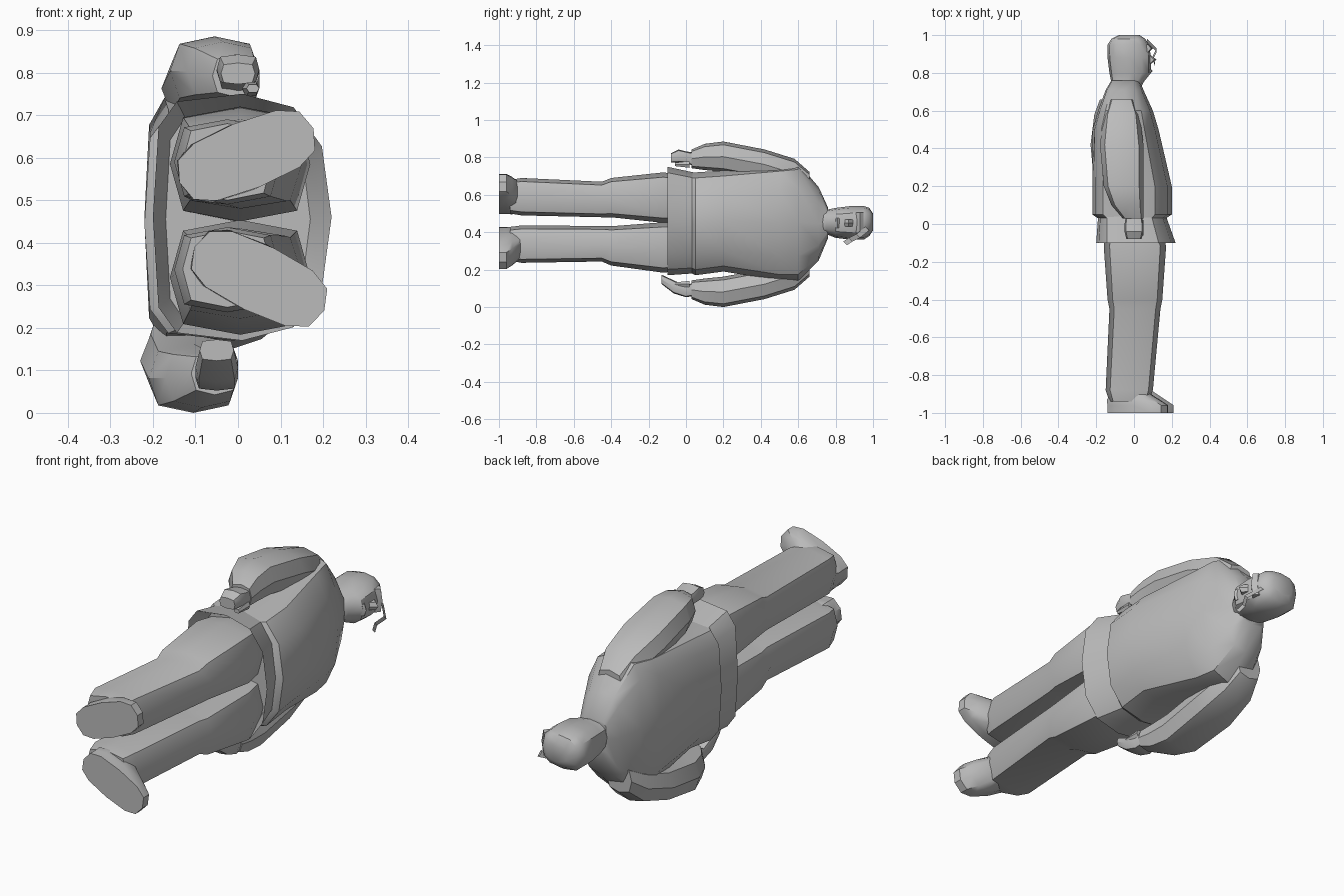
import bpy, bmesh, math
from mathutils import Matrix, Vector

cube = bpy.data.objects.get("Cube")
if cube:
    bpy.data.objects.remove(cube, do_unlink=True)

grey = bpy.data.materials.new("plain grey")
grey.use_nodes = True
grey.diffuse_color = (.5, .5, .5, 1)
grey.node_tree.nodes["Principled BSDF"].inputs["Base Color"].default_value = grey.diffuse_color

# The figure lies along y, faces +x, and its middle is at this height
MIDDLE = .45


def finish(name, bm):
    """Turn a bmesh into a shaded grey object."""
    bmesh.ops.recalc_face_normals(bm, faces=bm.faces)
    mesh = bpy.data.meshes.new(name)
    bm.to_mesh(mesh)
    bm.free()
    obj = bpy.data.objects.new(name, mesh)
    bpy.context.collection.objects.link(obj)
    mesh.materials.append(grey)
    bpy.ops.object.select_all(action="DESELECT")
    obj.select_set(True)
    bpy.context.view_layer.objects.active = obj
    bpy.ops.object.shade_smooth_by_angle(angle=math.radians(35))


def section(along, back, front, low, high):
    """Describe one cross-section: its place on y, extent on x and extent on z."""
    centre = Vector((back + front, 2 * along, low + high)) / 2
    return centre, (front - back) / 2, (high - low) / 2


def rounded(value, power):
    return math.copysign(abs(value) ** power, value)


def loft(name, sections, sides=8, chest=.7, spine=.7, place=Matrix()):
    """Skin the sections; lower chest and spine powers make squarer halves."""
    bm = bmesh.new()
    rings = []
    for centre, depth, width in sections:
        ring = []
        for i in range(sides):
            angle = math.tau * i / sides
            c, s = math.cos(angle), math.sin(angle)
            power = chest if c >= 0 else spine
            offset = Vector((depth * rounded(c, power), 0, width * rounded(s, power)))
            ring.append(bm.verts.new(place @ (centre + offset)))
        rings.append(ring)
    for lower, upper in zip(rings, rings[1:]):
        for i in range(sides):
            j = (i + 1) % sides
            bm.faces.new((lower[i], lower[j], upper[j], upper[i]))
    bm.faces.new(rings[0])
    bm.faces.new(rings[-1])
    finish(name, bm)


def ribbon(name, points, width):
    """Thin strip through the points, widened diagonally."""
    bm = bmesh.new()
    half = Vector((0, width / 2, -width / 2))
    pairs = [(bm.verts.new(Vector(p) - half), bm.verts.new(Vector(p) + half)) for p in points]
    for start, end in zip(pairs, pairs[1:]):
        bm.faces.new((start[0], start[1], end[1], end[0]))
    bmesh.ops.solidify(bm, geom=bm.faces[:], thickness=.006)
    finish(name, bm)


# Jacket body, from the collar down to the overhanging waist
loft("jacket", [
    section(along=.76, back=-.12, front=.03, low=.37, high=.53),
    section(along=.71, back=-.15, front=.05, low=.25, high=.64),
    section(along=.6, back=-.19, front=.1, low=.14, high=.77),
    section(along=.5, back=-.22, front=.13, low=.14, high=.76),
    section(along=.2, back=-.22, front=.2, low=.19, high=.73),
    section(along=.05, back=-.22, front=.2, low=.17, high=.72),
    section(along=.03, back=-.19, front=.17, low=.18, high=.72),
], sides=12, chest=.8, spine=.45)

# Flared skirt of the jacket with a recessed underside
loft("jacket_skirt", [
    section(along=.04, back=-.19, front=.17, low=.18, high=.72),
    section(along=-.1, back=-.2, front=.22, low=.17, high=.75),
    section(along=-.02, back=-.17, front=.17, low=.2, high=.71),
], sides=12, chest=.8, spine=.45)


def trouser_leg(name, side, drift):
    """Boxy trouser leg; drift moves the ankle across z."""
    def cut(along, back, front, inner, outer):
        level = MIDDLE - drift * along
        return section(along, back, front, level + side * inner, level + side * outer)

    loft(name, [
        cut(along=0, back=-.15, front=.14, inner=0, outer=.25),
        cut(along=-.12, back=-.16, front=.17, inner=0, outer=.27),
        cut(along=-.4, back=-.14, front=.15, inner=.03, outer=.24),
        cut(along=-.45, back=-.13, front=.14, inner=.03, outer=.22),
        cut(along=-.88, back=-.15, front=.1, inner=.04, outer=.24),
        cut(along=-.94, back=-.13, front=.08, inner=.05, outer=.23),
    ], chest=.6, spine=.6)


def shoe(name, x, z, turn):
    """Flat-soled shoe whose top slopes down to the toe, turned about y."""
    place = Matrix.Translation((x, 0, z)) @ Matrix.Rotation(math.radians(turn), 4, "Y")
    heel, toe, half = -.17, .17, .08
    loft(name, [
        section(along=-1, back=heel, front=toe, low=-half, high=half),
        section(along=-.96, back=heel, front=toe, low=-half, high=half),
        section(along=-.93, back=heel, front=toe * .7, low=-half, high=half),
        section(along=-.88, back=heel * .8, front=toe * .2, low=-half * .8, high=half * .8),
    ], sides=12, place=place)


def arm(label, side, shift, reach, curl):
    """Sleeve, hand and thumb; shift moves them on x, reach and curl pose the hand."""
    axis = .4425

    def cut(along, back, front, inner, outer):
        return section(along, back + shift, front + shift, axis + side * inner, axis + side * outer)

    loft(label + "_sleeve", [
        cut(along=.66, back=-.13, front=0, inner=.15, outer=.28),
        cut(along=.58, back=-.16, front=.03, inner=.19, outer=.35),
        cut(along=.42, back=-.18, front=.05, inner=.24, outer=.4),
        cut(along=.2, back=-.16, front=.05, inner=.28, outer=.4425),
        cut(along=.1, back=-.12, front=.05, inner=.29, outer=.43),
        cut(along=.03, back=-.06, front=.05, inner=.3, outer=.4),
    ])
    loft(label + "_hand", [
        cut(along=.06, back=-.04, front=.04, inner=.3, outer=.38),
        cut(along=0, back=-.05, front=.05, inner=.33, outer=.39),
        cut(along=-reach / 2, back=-.05, front=.05, inner=.33 - curl / 2, outer=.4 - curl / 2),
        cut(along=-reach, back=-.04, front=.04, inner=.33 - curl, outer=.38 - curl),
    ], chest=.5, spine=.5)
    loft(label + "_thumb", [
        cut(along=.02, back=.01, front=.05, inner=.3, outer=.34),
        cut(along=-.06, back=.02, front=.05, inner=.31, outer=.33),
    ], sides=6)


# Limbs
trouser_leg("left_leg", side=1, drift=0)
trouser_leg("right_leg", side=-1, drift=.03)
shoe("left_shoe", x=.02, z=.605, turn=-22)
shoe("right_shoe", x=.05, z=.315, turn=26)
arm("left", side=1, shift=0, reach=.08, curl=0)
arm("right", side=-1, shift=-.05, reach=.13, curl=.06)

# Head and neck
loft("head", [
    section(along=.68, back=-.13, front=.02, low=.37, high=.53),
    section(along=.75, back=-.12, front=.05, low=.39, high=.52),
    section(along=.8, back=-.13, front=.09, low=.37, high=.53),
    section(along=.88, back=-.14, front=.09, low=.36, high=.54),
    section(along=.95, back=-.14, front=.08, low=.36, high=.54),
    section(along=.98, back=-.12, front=.06, low=.38, high=.53),
    section(along=1, back=-.08, front=.03, low=.41, high=.5),
], sides=12, chest=.8, spine=.75)


def face_ridge(name, bottom, top, bulge, half):
    """Small wedge on the face, fullest halfway up."""
    low, high = MIDDLE - half, MIDDLE + half
    loft(name, [
        section(bottom, back=.05, front=.08, low=low, high=high),
        section((bottom + top) / 2, back=.05, front=bulge, low=low, high=high),
        section(top, back=.05, front=.08, low=low, high=high),
    ], sides=6)


# Face details and a loose strap
face_ridge("nose", bottom=.84, top=.9, bulge=.12, half=.02)
face_ridge("brow", bottom=.91, top=.95, bulge=.1, half=.06)
face_ridge("lips", bottom=.79, top=.83, bulge=.1, half=.03)
ribbon("strap", [(.07, .97, .42), (.12, .92, .38), (.1, .88, .36), (.11, .85, .34)], width=.02)
